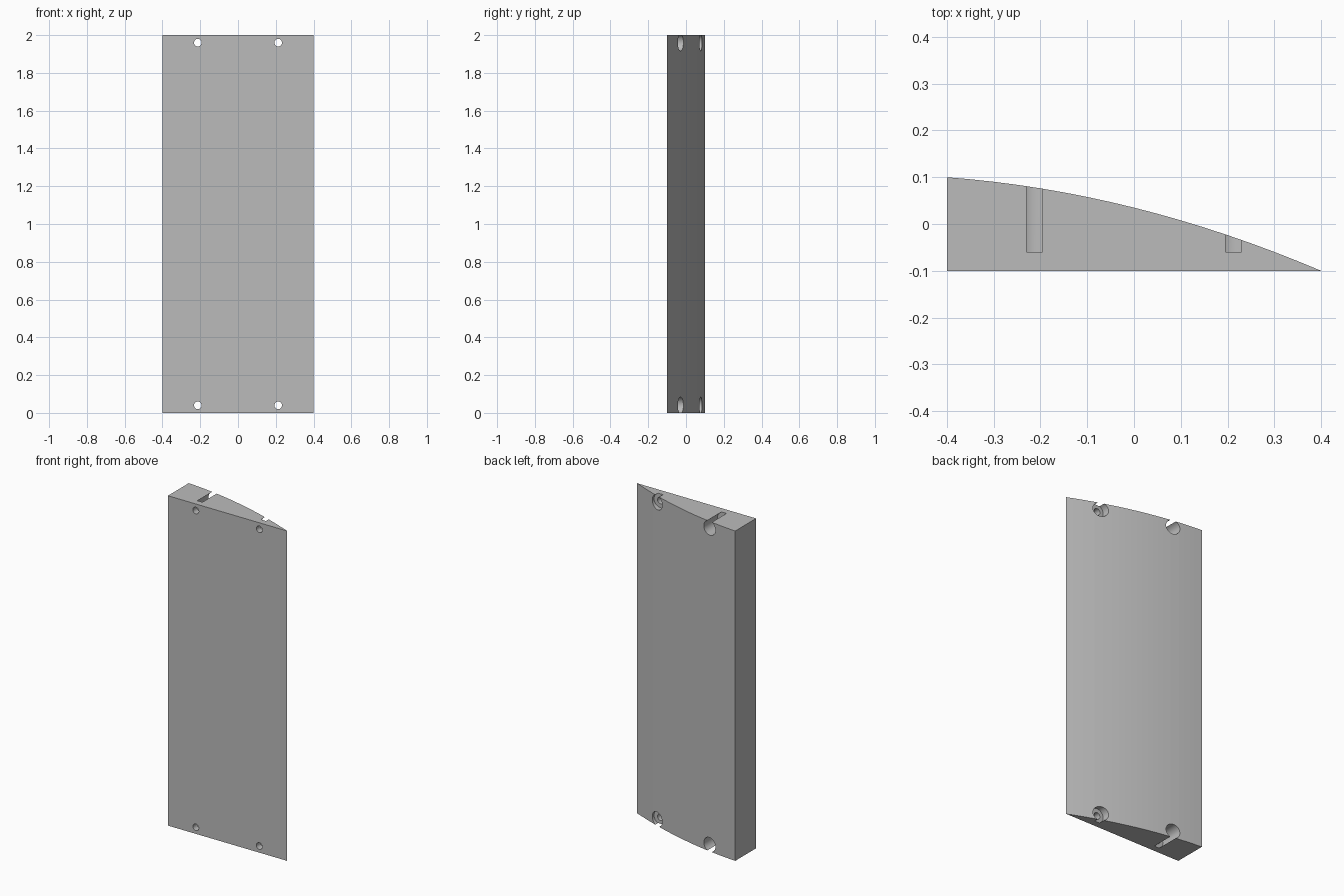
import bpy, bmesh, math
from mathutils import Matrix, Vector

cube = bpy.data.objects.get("Cube")
if cube:
    bpy.data.objects.remove(cube, do_unlink=True)

HEIGHT, HALF_W, FRONT = 2.0, 0.4, -0.1
HOLE_X, HOLE_Z = 0.213, 0.04
BORE_R, HOLE_R, BORE_FLOOR = 0.0435, 0.02, -0.06
STEPS = 16

grey = bpy.data.materials.new("plain grey")
grey.use_nodes = True
grey.diffuse_color = (0.5, 0.5, 0.5, 1)
grey.node_tree.nodes["Principled BSDF"].inputs["Base Color"].default_value = (0.5, 0.5, 0.5, 1)


def add_object(name, bm):
    bmesh.ops.recalc_face_normals(bm, faces=bm.faces)
    mesh = bpy.data.meshes.new(name)
    bm.to_mesh(mesh)
    bm.free()
    mesh.materials.append(grey)
    obj = bpy.data.objects.new(name, mesh)
    bpy.context.collection.objects.link(obj)
    return obj


def back_curve(x):
    return 0.035 - 0.25 * x - 0.219 * x * x


# Tapered panel: flat front, curved back meeting it in a sharp edge
bm = bmesh.new()
profile = [(-HALF_W, FRONT), (HALF_W, FRONT)]
for i in range(1, STEPS + 1):
    x = HALF_W - 2 * HALF_W * i / STEPS
    profile.append((x, back_curve(x)))
face = bm.faces.new([bm.verts.new((x, y, 0)) for x, y in profile])
new = bmesh.ops.extrude_face_region(bm, geom=[face])["geom"]
bmesh.ops.translate(bm, vec=Vector((0, 0, HEIGHT)),
                    verts=[v for v in new if isinstance(v, bmesh.types.BMVert)])
panel = add_object("tapered_panel", bm)


def cutter(name, radius, y0, y1):
    """One cylinder along y at each of the four fixing points."""
    bm = bmesh.new()
    for x in (-HOLE_X, HOLE_X):
        for z in (HOLE_Z, HEIGHT - HOLE_Z):
            place = Matrix.Translation((x, (y0 + y1) / 2, z)) @ Matrix.Rotation(math.pi / 2, 4, "X")
            bmesh.ops.create_cone(bm, cap_ends=True, segments=32, radius1=radius,
                                  radius2=radius, depth=y1 - y0, matrix=place)
    obj = add_object(name, bm)
    obj.hide_render = True
    obj.hide_set(True)
    return obj


# Screw holes right through, with wide bores from the back
for tool in (cutter("bore_cutter", BORE_R, BORE_FLOOR, 0.3),
             cutter("hole_cutter", HOLE_R, -0.3, 0.3)):
    mod = panel.modifiers.new(tool.name, "BOOLEAN")
    mod.operation = "DIFFERENCE"
    mod.solver = "EXACT"
    mod.object = tool

# Bake the cuts, remove the cutters, smooth the round surfaces
bpy.context.view_layer.update()
cut = bpy.data.meshes.new_from_object(panel.evaluated_get(bpy.context.evaluated_depsgraph_get()))
panel.modifiers.clear()
panel.data = cut
for name in ("bore_cutter", "hole_cutter"):
    bpy.data.objects.remove(bpy.data.objects[name], do_unlink=True)
bpy.ops.object.select_all(action="DESELECT")
panel.select_set(True)
bpy.context.view_layer.objects.active = panel
bpy.ops.object.shade_smooth_by_angle(angle=math.radians(14))
